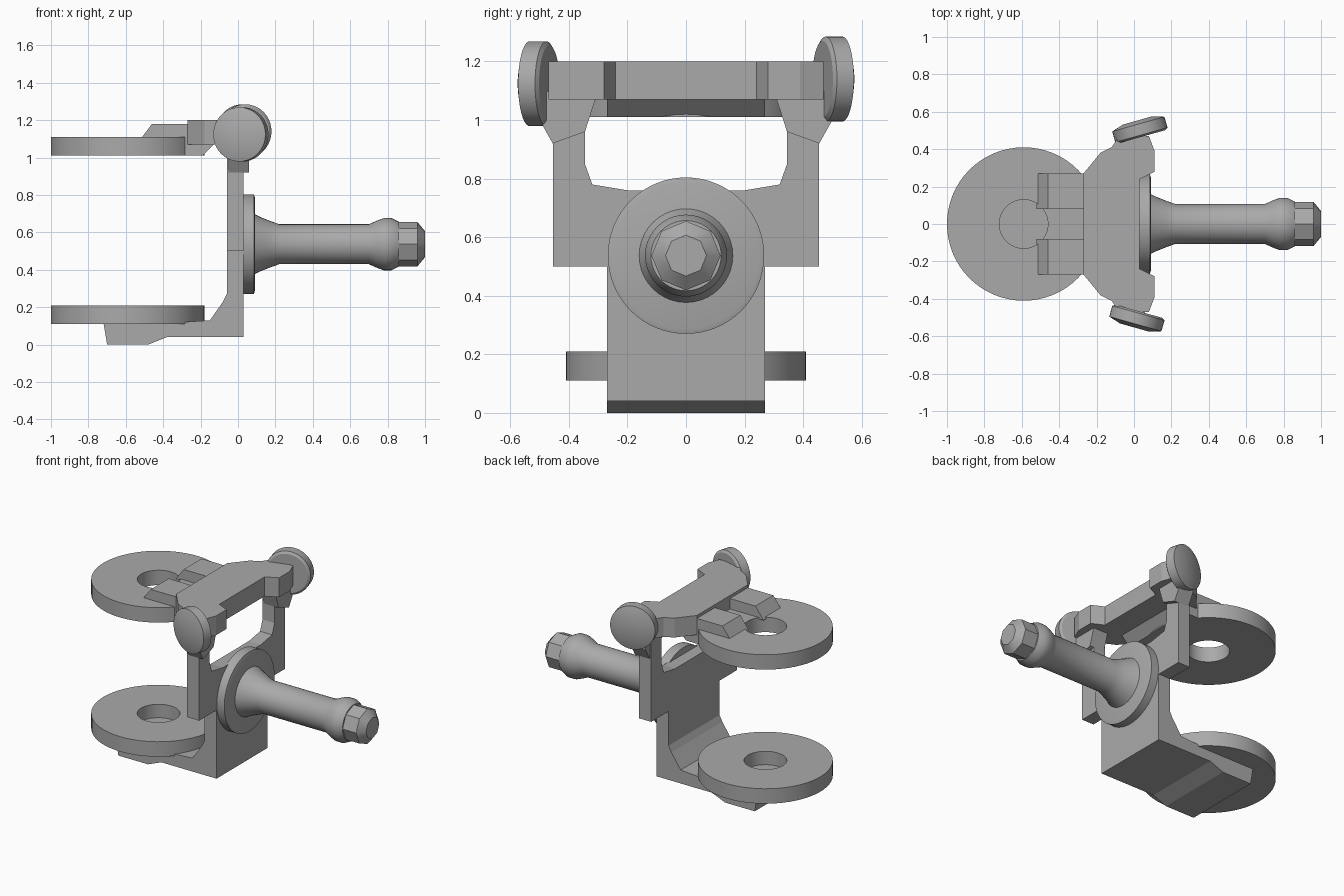
import bpy, bmesh
from math import cos, sin, pi, radians
from mathutils import Vector

cube = bpy.data.objects.get("Cube")
if cube:
    bpy.data.objects.remove(cube, do_unlink=True)

grey = bpy.data.materials.new("plain grey")
grey.use_nodes = True
grey.diffuse_color = (0.4, 0.4, 0.4, 1)
grey.node_tree.nodes["Principled BSDF"].inputs["Base Color"].default_value = (0.4, 0.4, 0.4, 1)


def finish(bm, name):
    bmesh.ops.recalc_face_normals(bm, faces=bm.faces)
    mesh = bpy.data.meshes.new(name)
    bm.to_mesh(mesh)
    bm.free()
    mesh.materials.append(grey)
    obj = bpy.data.objects.new(name, mesh)
    bpy.context.collection.objects.link(obj)
    return obj


def prism(name, outline, axis, start, end):
    """Extrude an outline along x (y,z points), y (x,z points) or z (x,y points)."""
    bm = bmesh.new()

    def place(p):
        co = list(p)
        co.insert("xyz".index(axis), start)
        return co
    face = bm.faces.new([bm.verts.new(place(p)) for p in outline])
    moved = bmesh.ops.extrude_face_region(bm, geom=[face])["geom"]
    shift = Vector()
    shift["xyz".index(axis)] = end - start
    bmesh.ops.translate(bm, verts=[v for v in moved if isinstance(v, bmesh.types.BMVert)], vec=shift)
    return finish(bm, name)


def lathe(name, profile, location, direction, sides=64, closed=False):
    """Spin (radius, height) points about a direction; open profiles are capped."""
    bm = bmesh.new()
    rings = [[bm.verts.new((r * cos(2 * pi * i / sides), r * sin(2 * pi * i / sides), h))
              for i in range(sides)] for r, h in profile]
    pairs = list(zip(rings, rings[1:]))
    if closed:
        pairs.append((rings[-1], rings[0]))
    else:
        bm.faces.new(rings[0])
        bm.faces.new(rings[-1])
    for a, b in pairs:
        for i in range(sides):
            j = (i + 1) % sides
            bm.faces.new((a[i], a[j], b[j], b[i]))
    obj = finish(bm, name)
    obj.location = location
    obj.rotation_mode = "QUATERNION"
    obj.rotation_quaternion = Vector(direction).to_track_quat("Z", "Y")
    bpy.ops.object.select_all(action="DESELECT")
    obj.select_set(True)
    bpy.context.view_layer.objects.active = obj
    bpy.ops.object.shade_smooth_by_angle(angle=radians(30))
    return obj


def mirrored(half):
    """Complete a half outline across its second coordinate."""
    return half + [(u, -v) for u, v in reversed(half)]


# Two clamp rings
for name, low, high in (("lower_ring", 0.11, 0.21), ("upper_ring", 1.01, 1.11)):
    lathe(name, [(0.13, low), (0.41, low), (0.41, high), (0.13, high)],
          (-0.59, 0, 0), (0, 0, 1), closed=True)

# Foot and lower half of the back plate
prism("lower_bracket", [(-0.72, 0.12), (-0.7, 0), (-0.48, 0), (-0.38, 0.04), (0.03, 0.04),
                        (0.03, 0.5), (-0.06, 0.5), (-0.06, 0.27), (-0.08, 0.23),
                        (-0.15, 0.13), (-0.3, 0.12)], "y", -0.27, 0.27)

# Fork-shaped frame with the open window
frame = [(0.5, 0.455), (1.1, 0.455), (1.1, 0.345), (0.85, 0.345), (0.78, 0.32), (0.76, 0.2)]
prism("upper_frame", [(y, z) for z, y in mirrored(frame)], "x", -0.06, 0.03)

# Cross bar with thicker ends
bar = [(0.03, 0.24), (0.11, 0.28), (0.11, 0.39), (0.08, 0.47), (-0.08, 0.47),
       (-0.12, 0.41), (-0.18, 0.38), (-0.27, 0.27)]
prism("cross_bar", mirrored(bar), "z", 1.07, 1.2)

# Neck joining the upper ring to the bar, with a slot between two rails
prism("neck_web", [(-0.44, 1.01), (-0.19, 1.01), (-0.12, 1.08), (-0.12, 1.11), (-0.44, 1.11)],
      "y", -0.27, 0.27)
for name, side in (("left_rail", 1), ("right_rail", -1)):
    prism(name, [(-0.52, 1.1), (-0.46, 1.18), (-0.16, 1.18), (-0.16, 1.1)],
          "y", 0.08 * side, 0.27 * side)

for side, name in ((-1, "front"), (1, "back")):
    # Flare under each bar end
    prism(name + "_gusset", [(0.345 * side, 0.96), (0.455 * side, 0.92), (0.5 * side, 1.0),
                             (0.5 * side, 1.1), (0.3 * side, 1.1)], "x", -0.05, 0.06)
    # Tilted domed pivot disc
    lathe(name + "_pivot_disc", [(0.13, -0.045), (0.145, -0.035), (0.145, 0.025), (0.08, 0.045)],
          (0.022 + 0.008 * side, 0.51 * side, 1.132 + 0.008 * side), (-0.27, 0.96 * side, 0), 40)

# Flange, shaft and knob along +x
hub = (0, 0, 0.537)
lathe("flange", [(0.267, 0.02), (0.267, 0.085), (0.25, 0.09)], hub, (1, 0, 0))
lathe("shaft", [(0.165, 0.08), (0.145, 0.12), (0.125, 0.17), (0.107, 0.22), (0.107, 0.7),
                (0.125, 0.74), (0.14, 0.78), (0.14, 0.82), (0.12, 0.86)], hub, (1, 0, 0), 40)
lathe("end_knob", [(0.118, 0.84), (0.118, 0.96), (0.07, 1.0)], hub, (1, 0, 0), 8)
